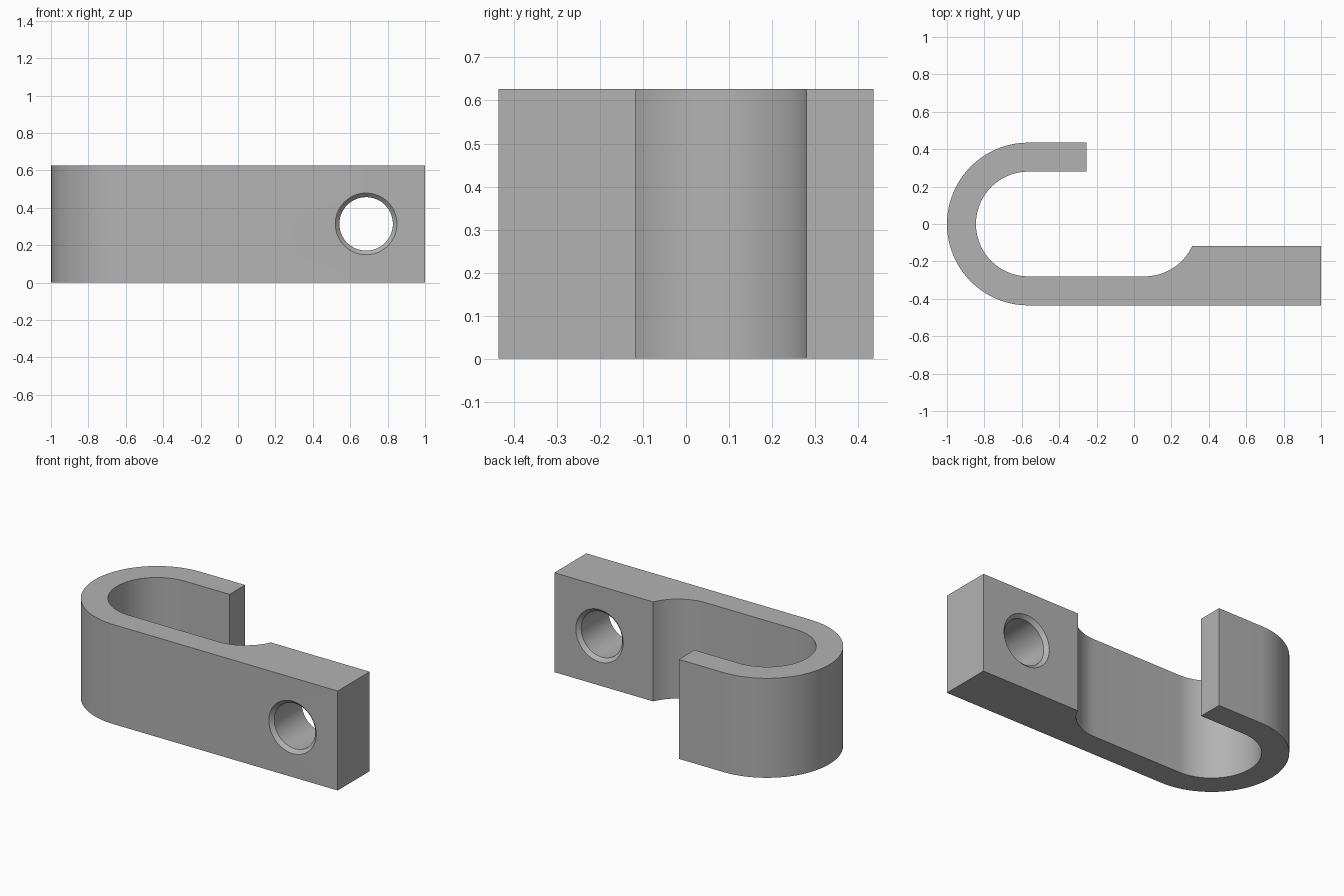
import bpy, bmesh
from math import sin, cos, pi, asin, sqrt
from mathutils import Matrix

cube = bpy.data.objects.get("Cube")
if cube:
    bpy.data.objects.remove(cube, do_unlink=True)

HEIGHT, OUTER, INNER = 0.627, 0.435, 0.28
BEND_X, FILLET_X = -0.565, 0.057      # centres of the hook bend and the fillet
PAD_Y, TIP_X = -0.117, -0.255         # back of the thick pad, end of the hook
HOLE_X, HOLE_R, RIM_R, CHAMFER = 0.685, 0.143, 0.165, 0.022

steel = bpy.data.materials.new("Grey steel")
steel.use_nodes = True
colour = (0.45, 0.45, 0.45, 1)
steel.diffuse_color = colour
steel.node_tree.nodes["Principled BSDF"].inputs["Base Color"].default_value = colour


def arc(cx, r, a0, a1, n):
    """Points on an arc centred on y = 0."""
    steps = [a0 + (a1 - a0) * i / n for i in range(n + 1)]
    return [(cx + r * cos(a), r * sin(a)) for a in steps]


def make_object(name, bm):
    bmesh.ops.recalc_face_normals(bm, faces=bm.faces)
    mesh = bpy.data.meshes.new(name)
    bm.to_mesh(mesh)
    bm.free()
    mesh.materials.append(steel)
    obj = bpy.data.objects.new(name, mesh)
    bpy.context.collection.objects.link(obj)
    return obj


# Hook outline: bend outside, tip, bend inside, fillet, thick pad
outline = [(1, -OUTER)]
outline += arc(BEND_X, OUTER, -pi / 2, -3 * pi / 2, 48)
outline += [(TIP_X, OUTER), (TIP_X, INNER)]
outline += arc(BEND_X, INNER, pi / 2, 3 * pi / 2, 48)
outline += arc(FILLET_X, INNER, -pi / 2, asin(PAD_Y / INNER), 16)
outline += [(1, PAD_Y)]

bm = bmesh.new()
face = bm.faces.new([bm.verts.new((x, y, 0)) for x, y in outline])
top = bmesh.ops.extrude_face_region(bm, geom=[face])["geom"]
bmesh.ops.translate(bm, vec=(0, 0, HEIGHT),
                    verts=[v for v in top if isinstance(v, bmesh.types.BMVert)])
hook = make_object("hook_bracket", bm)

# Screw hole cutter: a turned profile, flared at both faces
over = 0.02
bore = [(-OUTER - over, RIM_R + over), (-OUTER + CHAMFER, HOLE_R),
        (PAD_Y - CHAMFER, HOLE_R), (PAD_Y + over, RIM_R + over)]
bm = bmesh.new()
n = 64
rings = [[bm.verts.new((HOLE_X + r * cos(2 * pi * i / n), y, HEIGHT / 2 + r * sin(2 * pi * i / n)))
          for i in range(n)] for y, r in bore]
for a, b in zip(rings, rings[1:]):
    for i in range(n):
        j = (i + 1) % n
        bm.faces.new((a[i], a[j], b[j], b[i]))
bm.faces.new(rings[0])
bm.faces.new(rings[-1])
cutter = make_object("hole_cutter", bm)

# Cut the hole, then smooth the curved walls
bpy.ops.object.select_all(action="DESELECT")
hook.select_set(True)
bpy.context.view_layer.objects.active = hook
cut = hook.modifiers.new("Screw hole", "BOOLEAN")
cut.object, cut.operation, cut.solver = cutter, "DIFFERENCE", "EXACT"
bpy.ops.object.modifier_apply(modifier=cut.name)
bpy.data.objects.remove(cutter, do_unlink=True)
bpy.ops.object.shade_smooth_by_angle(angle=pi / 6)
